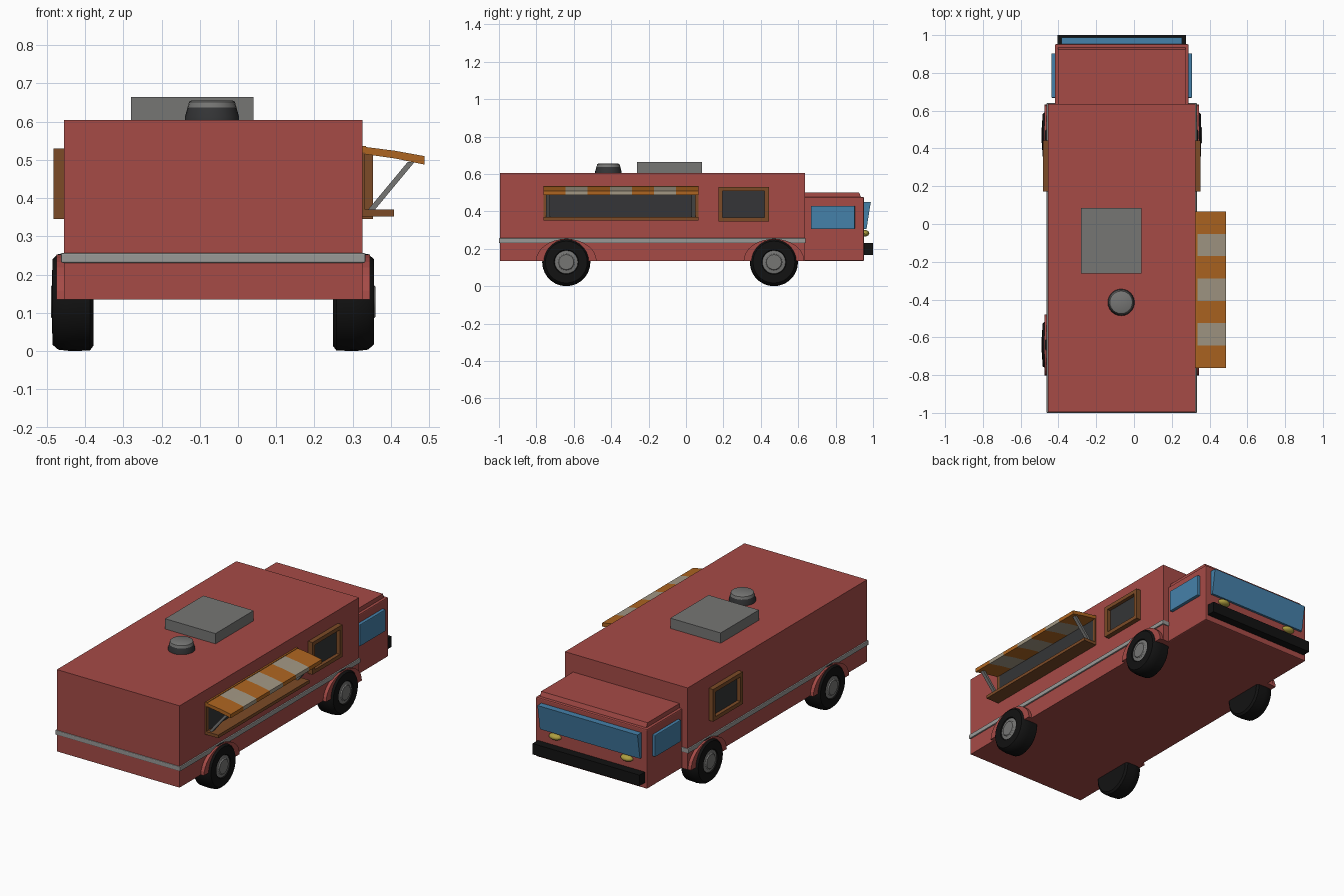
import bpy, bmesh, math
from mathutils import Vector

cube = bpy.data.objects.get("Cube")
if cube:
    bpy.data.objects.remove(cube, do_unlink=True)

CX = -0.065  # centre line of the truck body


def material(name, r, g, b):
    m = bpy.data.materials.new(name)
    m.use_nodes = True
    m.diffuse_color = (r, g, b, 1)
    m.node_tree.nodes["Principled BSDF"].inputs["Base Color"].default_value = (r, g, b, 1)
    return m


RED = material("body red", 0.38, 0.07, 0.062)
BLUE = material("window blue", 0.06, 0.22, 0.4)
ORANGE = material("awning orange", 0.42, 0.13, 0.015)
BEIGE = material("awning beige", 0.36, 0.31, 0.23)
GREY = material("metal grey", 0.18, 0.18, 0.175)
LIGHT = material("trim grey", 0.32, 0.32, 0.31)
BROWN = material("wood brown", 0.2, 0.07, 0.02)
DARK = material("dark interior", 0.035, 0.036, 0.038)
BLACK = material("rubber black", 0.006, 0.006, 0.006)
YELLOW = material("lamp yellow", 0.42, 0.34, 0.05)


def finish(bm, name, mat, smooth=False):
    bmesh.ops.recalc_face_normals(bm, faces=bm.faces)
    me = bpy.data.meshes.new(name)
    bm.to_mesh(me)
    bm.free()
    ob = bpy.data.objects.new(name, me)
    bpy.context.collection.objects.link(ob)
    me.materials.append(mat)
    if smooth:
        bpy.ops.object.select_all(action="DESELECT")
        ob.select_set(True)
        bpy.context.view_layer.objects.active = ob
        bpy.ops.object.shade_smooth_by_angle(angle=math.radians(35))
    return ob


def box(name, mat, x, y, z, bevel=0):
    bm = bmesh.new()
    bmesh.ops.create_cube(bm, size=1)
    for v in bm.verts:
        v.co = [r[0] + (c + 0.5) * (r[1] - r[0]) for c, r in zip(v.co, (x, y, z))]
    if bevel:
        bmesh.ops.bevel(bm, geom=bm.edges[:], offset=bevel, segments=2, affect="EDGES", profile=0.5)
    return finish(bm, name, mat)


def prism(name, mat, points, axis, lo, hi):
    """Extrude a 2D profile along x (points are y, z) or y (points are x, z)."""
    bm = bmesh.new()
    put = (lambda p, t: (t, p[0], p[1])) if axis == "x" else (lambda p, t: (p[0], t, p[1]))
    face = bm.faces.new([bm.verts.new(put(p, lo)) for p in points])
    ext = bmesh.ops.extrude_face_region(bm, geom=[face])
    move = Vector(put((0, 0), hi - lo))
    bmesh.ops.translate(bm, vec=move, verts=[g for g in ext["geom"] if isinstance(g, bmesh.types.BMVert)])
    return finish(bm, name, mat)


def lathe(name, mat, profile, centre, axis="z", sides=24, flip=1):
    """Spin a (radius, height) profile around an axis and cap the ends."""
    bm = bmesh.new()
    rings = []
    for r, h in profile:
        ring = []
        for i in range(sides):
            a = math.tau * i / sides
            u, v = r * math.cos(a), r * math.sin(a)
            co = (u, v, h) if axis == "z" else (h * flip, u, v)
            ring.append(bm.verts.new(Vector(co) + Vector(centre)))
        rings.append(ring)
    for a, b in zip(rings, rings[1:]):
        for i in range(sides):
            j = (i + 1) % sides
            bm.faces.new((a[i], a[j], b[j], b[i]))
    bm.faces.new(rings[0])
    bm.faces.new(rings[-1])
    return finish(bm, name, mat, True)


def side_span(s, a, b):
    """x range from distances to the centre line, on side s."""
    return sorted((CX + s * a, CX + s * b))


# Body, cab and trim
box("box_body", RED, (CX - 0.39, CX + 0.39), (-0.995, 0.635), (0.135, 0.605))
box("cab_body", RED, (CX - 0.354, CX + 0.354), (0.6, 0.952), (0.135, 0.477), 0.006)
prism("cab_roof", RED, [(0.6, 0.47), (0.938, 0.47), (0.925, 0.502), (0.6, 0.502)],
      "x", CX - 0.338, CX + 0.338)
box("trim_band", LIGHT, (CX - 0.398, CX + 0.398), (-1.0, 0.64), (0.231, 0.257), 0.004)

# Cab front: windscreen, lamps and bumper
prism("windscreen", BLUE, [(0.945, 0.305), (0.965, 0.305), (0.988, 0.45), (0.945, 0.45)],
      "x", CX - 0.318, CX + 0.318)
box("front_bumper", BLACK, (CX - 0.34, CX + 0.34), (0.94, 1.0), (0.168, 0.23))
for s in (-1, 1):
    bm = bmesh.new()
    bmesh.ops.create_uvsphere(bm, u_segments=16, v_segments=10, radius=1)
    bmesh.ops.scale(bm, vec=(0.038, 0.027, 0.018), verts=bm.verts)
    bmesh.ops.translate(bm, vec=(CX + s * 0.228, 0.953, 0.283), verts=bm.verts)
    finish(bm, "headlight", YELLOW, True)

# Both sides: cab windows, framed windows, wheels and arches
for s in (-1, 1):
    box("cab_window", BLUE, side_span(s, 0.35, 0.372), (0.668, 0.903), (0.305, 0.43), 0.004)
    box("window_pane", DARK, side_span(s, 0.38, 0.397), (0.19, 0.43), (0.36, 0.515))
    frame_x = side_span(s, 0.38, 0.418)
    for z in ((0.345, 0.367), (0.508, 0.53)):
        box("window_frame_rail", BROWN, frame_x, (0.173, 0.443), z)
    for y in ((0.173, 0.195), (0.421, 0.443)):
        box("window_frame_post", BROWN, frame_x, y, (0.367, 0.508))
    for y in (-0.64, 0.47):
        arch = [(y + 0.162 * math.cos(math.pi * i / 16), 0.135 + 0.118 * math.sin(math.pi * i / 16))
                for i in range(17)]
        prism("wheel_arch", RED, arch, "x", *side_span(s, 0.36, 0.41))
        lathe("tyre", BLACK, [(0.115, 0.313), (0.127, 0.322), (0.129, 0.37), (0.125, 0.405),
                              (0.112, 0.42), (0.066, 0.421), (0.06, 0.412)],
              (CX, y, 0.129), "x", 28, s)
        lathe("wheel_hub", GREY, [(0.062, 0.4), (0.062, 0.416), (0.045, 0.419), (0.04, 0.424)],
              (CX, y, 0.129), "x", 20, s)

# Serving hatch with shelf, striped awning and struts
Y0, Y1 = -0.762, 0.066
box("hatch_opening", DARK, (0.31, 0.33), (-0.745, 0.048), (0.365, 0.53))
box("hatch_top_rail", ORANGE, (0.31, 0.335), (Y0, Y1), (0.52, 0.537))
for y in (Y0, Y1 - 0.018):
    box("hatch_post", BROWN, (0.31, 0.332), (y, y + 0.018), (0.365, 0.525))
box("serving_shelf", BROWN, (0.32, 0.408), (Y0, Y1), (0.352, 0.37))
slope = [(0.325, 0.516), (0.325, 0.535), (0.41, 0.524), (0.487, 0.51), (0.487, 0.488), (0.41, 0.504)]
step = (Y1 - Y0) / 7
for i in range(7):
    prism("awning_stripe", BEIGE if i % 2 else ORANGE, slope, "y", Y0 + i * step, Y0 + (i + 1) * step)
strut = [(0.34, 0.37), (0.358, 0.37), (0.462, 0.495), (0.444, 0.495)]
for y in (-0.748, 0.03):
    prism("awning_strut", GREY, strut, "y", y, y + 0.02)

# Roof unit and vent
box("roof_unit", GREY, (-0.28, 0.04), (-0.262, 0.085), (0.6, 0.664))
lathe("vent_base", DARK, [(0.071, 0.6), (0.071, 0.612), (0.063, 0.64)], (-0.068, -0.415, 0))
lathe("vent_lid", GREY, [(0.064, 0.637), (0.06, 0.652), (0.052, 0.656)], (-0.068, -0.415, 0))
